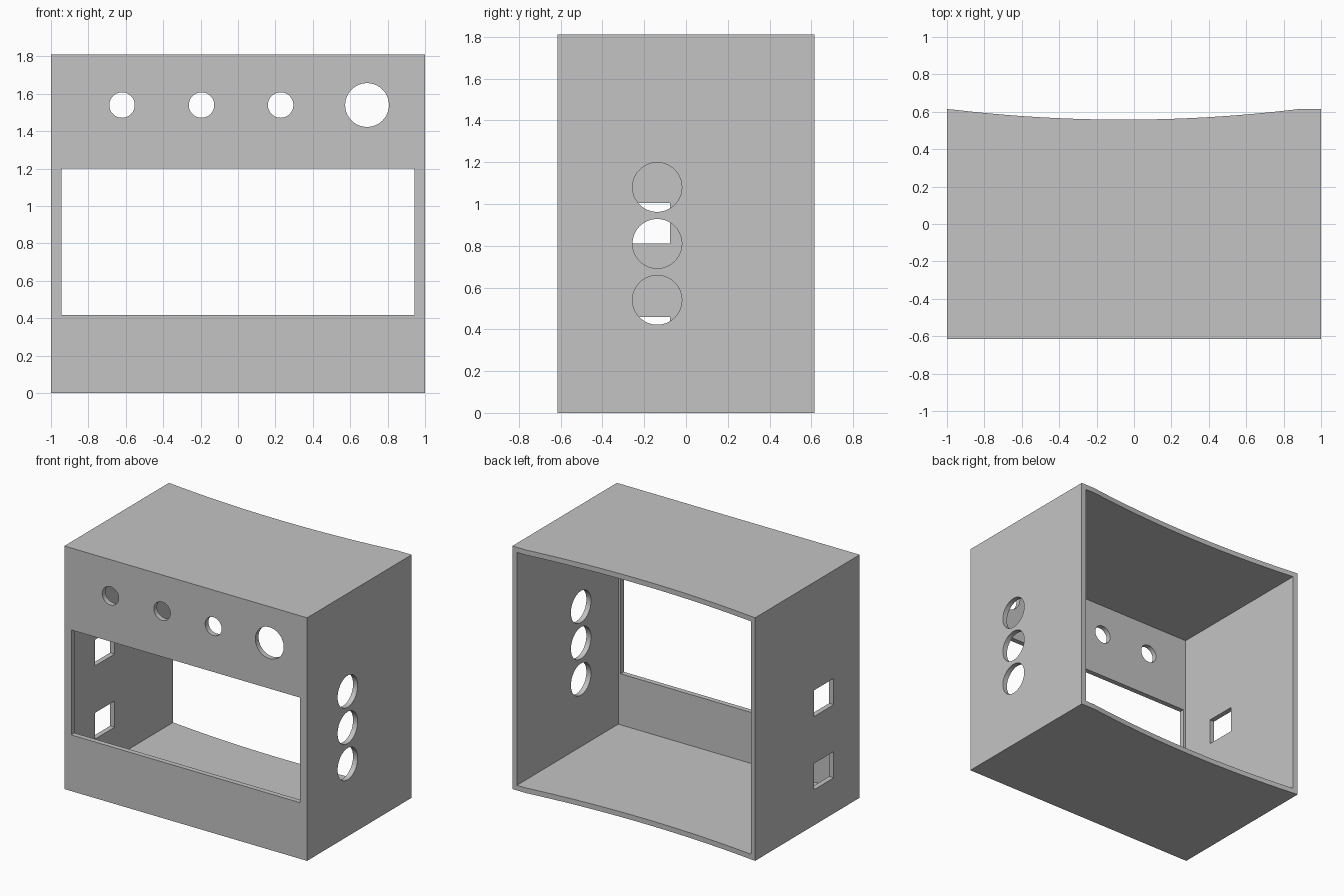
import bpy, bmesh, math
from mathutils import Matrix, Vector

if "Cube" in bpy.data.objects:
    bpy.data.objects.remove(bpy.data.objects["Cube"], do_unlink=True)

HEIGHT, FRONT, BACK, WALL = 1.81, -0.615, 0.615, 0.038

grey = bpy.data.materials.new("plain grey")
grey.use_nodes = True
colour = (0.55, 0.55, 0.55, 1)
grey.diffuse_color = colour
grey.node_tree.nodes["Principled BSDF"].inputs["Base Color"].default_value = colour


def make_object(name, bm):
    bmesh.ops.recalc_face_normals(bm, faces=bm.faces)
    mesh = bpy.data.meshes.new(name)
    bm.to_mesh(mesh)
    bm.free()
    mesh.materials.append(grey)
    obj = bpy.data.objects.new(name, mesh)
    bpy.context.collection.objects.link(obj)
    return obj


def box_cutter(name, low, high):
    low, high = Vector(low), Vector(high)
    bm = bmesh.new()
    bmesh.ops.create_cube(bm, size=1, matrix=Matrix.Translation((low + high) / 2)
                          @ Matrix.Diagonal((high - low).to_4d()))
    return make_object(name, bm)


def round_cutter(name, centre, radius, axis):
    bm = bmesh.new()
    bmesh.ops.create_cone(bm, cap_ends=True, segments=64, radius1=radius, radius2=radius,
                          depth=0.2, matrix=Matrix.Translation(centre)
                          @ Matrix.Rotation(math.pi / 2, 4, axis))
    return make_object(name, bm)


# Case body: plan outline with a shallow hollow along the back edge
def back_edge(x):
    return min(BACK, 0.558 + 0.057 * ((x + 0.055) / 0.94) ** 2)


steps = 48
outline = [(-1, FRONT), (1, FRONT), (1, BACK)]
outline += [(x, back_edge(x)) for x in (0.885 - 1.885 * i / steps for i in range(steps + 1))]
bm = bmesh.new()
base = bm.faces.new([bm.verts.new((x, y, 0)) for x, y in outline])
top = bmesh.ops.extrude_face_region(bm, geom=[base])["geom"]
bmesh.ops.translate(bm, vec=(0, 0, HEIGHT),
                    verts=[v for v in top if isinstance(v, bmesh.types.BMVert)])
case = make_object("case_shell", bm)

# Hollow interior, open at the back
cutters = [box_cutter("cavity", (WALL - 1, FRONT + WALL, WALL), (1 - WALL, 1, HEIGHT - WALL))]

# Wide front window
cutters.append(box_cutter("window", (-0.943, FRONT - 0.1, 0.418), (0.943, FRONT + 0.1, 1.2)))

# Row of round front holes, the last one larger
for x, radius in ((-0.62, 0.068), (-0.195, 0.068), (0.228, 0.068), (0.69, 0.117)):
    cutters.append(round_cutter("front_hole", (x, FRONT, 1.54), radius, 'X'))

# Stack of round holes in the +x wall
for z in (0.54, 0.81, 1.08):
    cutters.append(round_cutter("side_hole", (1, -0.138, z), 0.118, 'Y'))

# Two rectangular ports in the -x wall
for z in (0.265, 0.81):
    cutters.append(box_cutter("side_port", (-1.1, -0.31, z), (-0.9, -0.077, z + 0.195)))

# Cut every opening, then drop the cutters
for cutter in cutters:
    cutter.hide_render = True
    mod = case.modifiers.new(cutter.name, 'BOOLEAN')
    mod.operation = 'DIFFERENCE'
    mod.solver = 'EXACT'
    mod.object = cutter
bpy.context.view_layer.update()
cut_mesh = bpy.data.meshes.new_from_object(
    case.evaluated_get(bpy.context.evaluated_depsgraph_get()))
case.modifiers.clear()
case.data = cut_mesh
for cutter in cutters:
    bpy.data.objects.remove(cutter, do_unlink=True)
cut_mesh.materials.clear()
cut_mesh.materials.append(grey)
for face in cut_mesh.polygons:
    face.material_index = 0

bpy.ops.object.select_all(action='DESELECT')
case.select_set(True)
bpy.context.view_layer.objects.active = case
bpy.ops.object.shade_smooth_by_angle(angle=math.radians(30))
